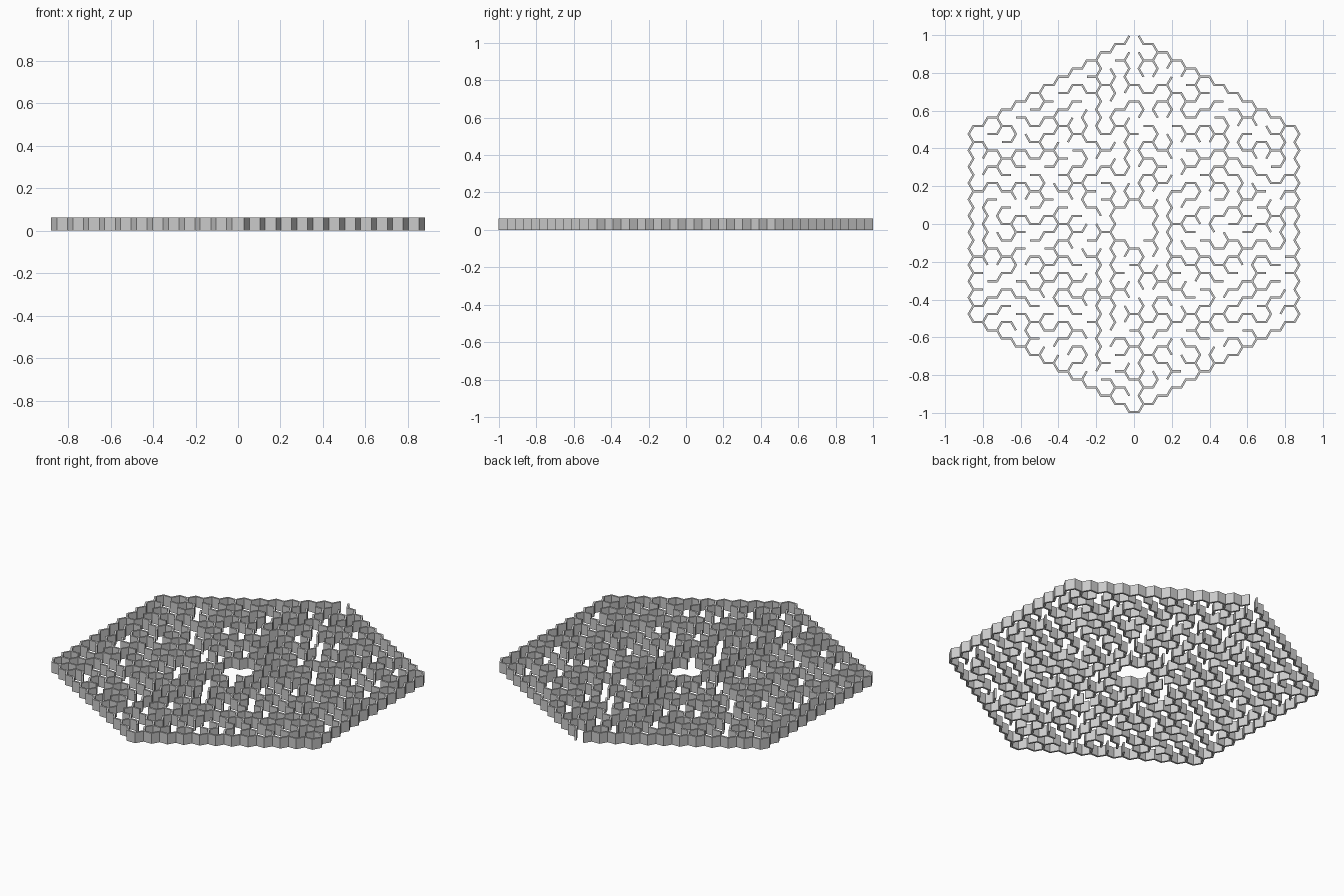
import bpy, bmesh, math, random
from mathutils import Vector

if "Cube" in bpy.data.objects:
    bpy.data.objects.remove(bpy.data.objects["Cube"])

random.seed(7)
N, S, HALF, HEIGHT = 11, 0.05, 0.0055, 0.062   # rings, cell side, half wall, wall height
R3 = math.sqrt(3)

# Stretches where the maze keeps long unbroken walls: x1, y1, x2, y2
GUIDES = [
    (-.19, .82, -.19, .50), (-.19, -.42, -.19, -.72), (.04, -.42, .04, -.83),
    (.19, .10, .19, -.30), (.115, .10, .115, -.15), (-.79, .10, -.79, -.20),
    (.79, .52, .79, .34), (.79, .08, .79, -.12), (-.79, .19, -.23, .19),
    (-.84, -.19, -.42, -.19), (-.40, -.37, -.02, -.37), (.30, .20, .56, .20),
    (.24, -.19, .66, -.19), (.04, -.50, .62, -.50), (.19, .46, .56, .46),
    (-.79, .37, -.39, .37), (-.72, .02, -.30, .02),
]

cells = [(q, r) for q in range(-N, N + 1) for r in range(-N, N + 1) if abs(q + r) <= N]
inside = set(cells)
STEPS = [(1, 0), (0, 1), (-1, 1), (-1, 0), (0, -1), (1, -1)]
room = {(0, 0), *STEPS}


def centre(c):
    return Vector((1.5 * S * c[0], R3 * S * (c[1] + c[0] / 2)))


def guided(p):
    for x1, y1, x2, y2 in GUIDES:
        a, b = Vector((x1, y1)), Vector((x2, y2))
        t = max(0, min(1, (p - a).dot(b - a) / (b - a).length_squared))
        if (a + (b - a) * t - p).length < 0.026:
            return True
    return False


# Sort cell edges into the outer border and the inner candidates
border, inner = [], []
for c in cells:
    for k, d in enumerate(STEPS):
        n = (c[0] + d[0], c[1] + d[1])
        ends = []
        for ang in (60 * k, 60 * k + 60):
            a = math.radians(ang)
            ends.append(centre(c) + S * Vector((math.cos(a), math.sin(a))))
        if n not in inside:
            if not (c == (0, N) and d == (0, 1)):      # entrance at the top corner
                border.append(ends)
        elif c < n:
            mid = (ends[0] + ends[1]) / 2
            weight = random.random() + 2 * guided(mid)
            weight += 3 * ((c in room) != (n in room))             # closed central room
            weight += 0.25 * (d[0] == 0 and abs(mid.x) > 0.25)     # rows run sideways at the flanks
            inner.append((weight, c, n, ends))

# Carve a spanning-tree maze around an open seven-cell central room
parent = {c: c for c in cells}


def root(c):
    while parent[c] != c:
        c = parent[c]
    return c


for c in STEPS:
    parent[c] = (0, 0)
walls = list(border)
for w, a, b, ends in sorted(inner, key=lambda e: e[0]):
    if a in room and b in room:
        continue
    ra, rb = root(a), root(b)
    if ra != rb:
        parent[ra] = rb
    else:
        walls.append(ends)


# Mitred wall joints
def key(p):
    return (round(p.x * 1000 + 0.2), round(p.y * 1000))


links = {}
for a, b in walls:
    for p, q in ((a, b), (b, a)):
        links.setdefault(key(p), []).append(math.atan2(q.y - p.y, q.x - p.x))


def corners(p, q):
    """Left and right corner of the wall end at p, looking towards q."""
    ang = math.atan2(q.y - p.y, q.x - p.x)
    others = [(o - ang) % math.tau for o in links[key(p)]]
    others = [o for o in others if 0.1 < o < math.tau - 0.1]
    if not others:
        left, right, reach = ang + math.pi / 2, ang - math.pi / 2, (HALF, HALF)
    else:
        lo, hi = min(others) / 2, (math.tau - max(others)) / 2
        left, right = ang + lo, ang - hi
        reach = (HALF / math.sin(lo), HALF / math.sin(hi))
    return [p + r * Vector((math.cos(t), math.sin(t))) for t, r in zip((left, right), reach)], not others


bm = bmesh.new()


def face(points):
    bm.faces.new([bm.verts.new(p) for p in points])


def side(p, q):
    face([(p.x, p.y, 0), (q.x, q.y, 0), (q.x, q.y, HEIGHT), (p.x, p.y, HEIGHT)])


for a, b in walls:
    (al, ar), a_free = corners(a, b)
    (bl, br), b_free = corners(b, a)
    outline = [a, ar, bl, b, br, al]
    face([(p.x, p.y, HEIGHT) for p in outline])
    face([(p.x, p.y, 0) for p in reversed(outline)])
    side(ar, bl)
    side(br, al)
    if a_free:
        side(al, a)
        side(a, ar)
    if b_free:
        side(bl, b)
        side(b, br)

bmesh.ops.remove_doubles(bm, verts=bm.verts, dist=0.0003)
bmesh.ops.recalc_face_normals(bm, faces=bm.faces)
mesh = bpy.data.meshes.new("maze_walls")
bm.to_mesh(mesh)
bm.free()
bpy.context.collection.objects.link(bpy.data.objects.new("maze_walls", mesh))
